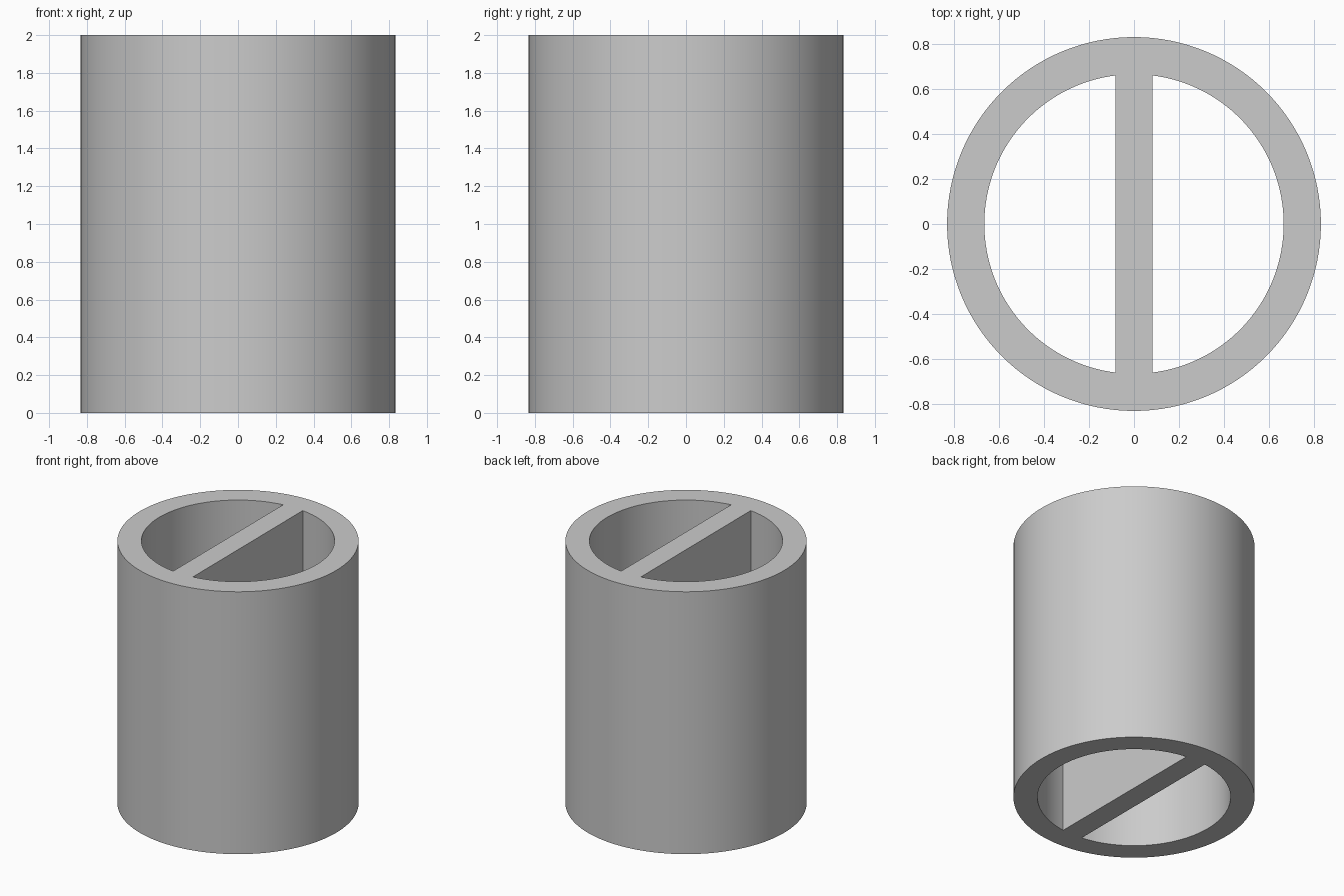
import bpy
import bmesh
from math import sin, cos, pi, asin, radians

cube = bpy.data.objects.get("Cube")
if cube:
    bpy.data.objects.remove(cube, do_unlink=True)

OUTER, INNER, HALF_WALL, HEIGHT = 0.833, 0.667, 0.083, 2.0
STEPS = 64

grey = bpy.data.materials.new("light_grey")
grey.use_nodes = True
colour = (0.6, 0.6, 0.6, 1)
grey.diffuse_color = colour
grey.node_tree.nodes["Principled BSDF"].inputs["Base Color"].default_value = colour


def half_arc(bm, radius, limit, z):
    """Row of vertices on the +x side, from front to back."""
    angles = [limit * (2 * i / STEPS - 1) for i in range(STEPS + 1)]
    return [bm.verts.new((radius * cos(a), radius * sin(a), z)) for a in angles]


# Half of the tube with its D-shaped channel
bm = bmesh.new()
inner_limit = pi / 2 - asin(HALF_WALL / INNER)
rows = []
for z in (0, HEIGHT):
    outer = half_arc(bm, OUTER, pi / 2, z)
    inner = half_arc(bm, INNER, inner_limit, z)
    for v in (outer[0], outer[-1]):
        v.co.x = 0
    rows.append((outer, inner))
    # Rim and the end of the dividing wall
    for i in range(STEPS):
        bm.faces.new((outer[i], outer[i + 1], inner[i + 1], inner[i]))
    bm.faces.new((outer[0], inner[0], inner[-1], outer[-1]))

# Outside, channel and flat divider side
(low_out, low_in), (top_out, top_in) = rows
for i in range(STEPS):
    for low, top in ((low_out, top_out), (low_in, top_in)):
        bm.faces.new((low[i], low[i + 1], top[i + 1], top[i]))
bm.faces.new((low_in[0], low_in[-1], top_in[-1], top_in[0]))

# Mirror across the middle of the divider
half = bm.verts[:] + bm.edges[:] + bm.faces[:]
bmesh.ops.mirror(bm, geom=half, axis='X', merge_dist=0.0001)
bmesh.ops.remove_doubles(bm, verts=bm.verts, dist=0.0001)
bmesh.ops.recalc_face_normals(bm, faces=bm.faces)

mesh = bpy.data.meshes.new("divided_tube")
bm.to_mesh(mesh)
bm.free()
mesh.materials.append(grey)
tube = bpy.data.objects.new("divided_tube", mesh)
bpy.context.collection.objects.link(tube)

bpy.ops.object.select_all(action='DESELECT')
tube.select_set(True)
bpy.context.view_layer.objects.active = tube
bpy.ops.object.shade_smooth_by_angle(angle=radians(30))
